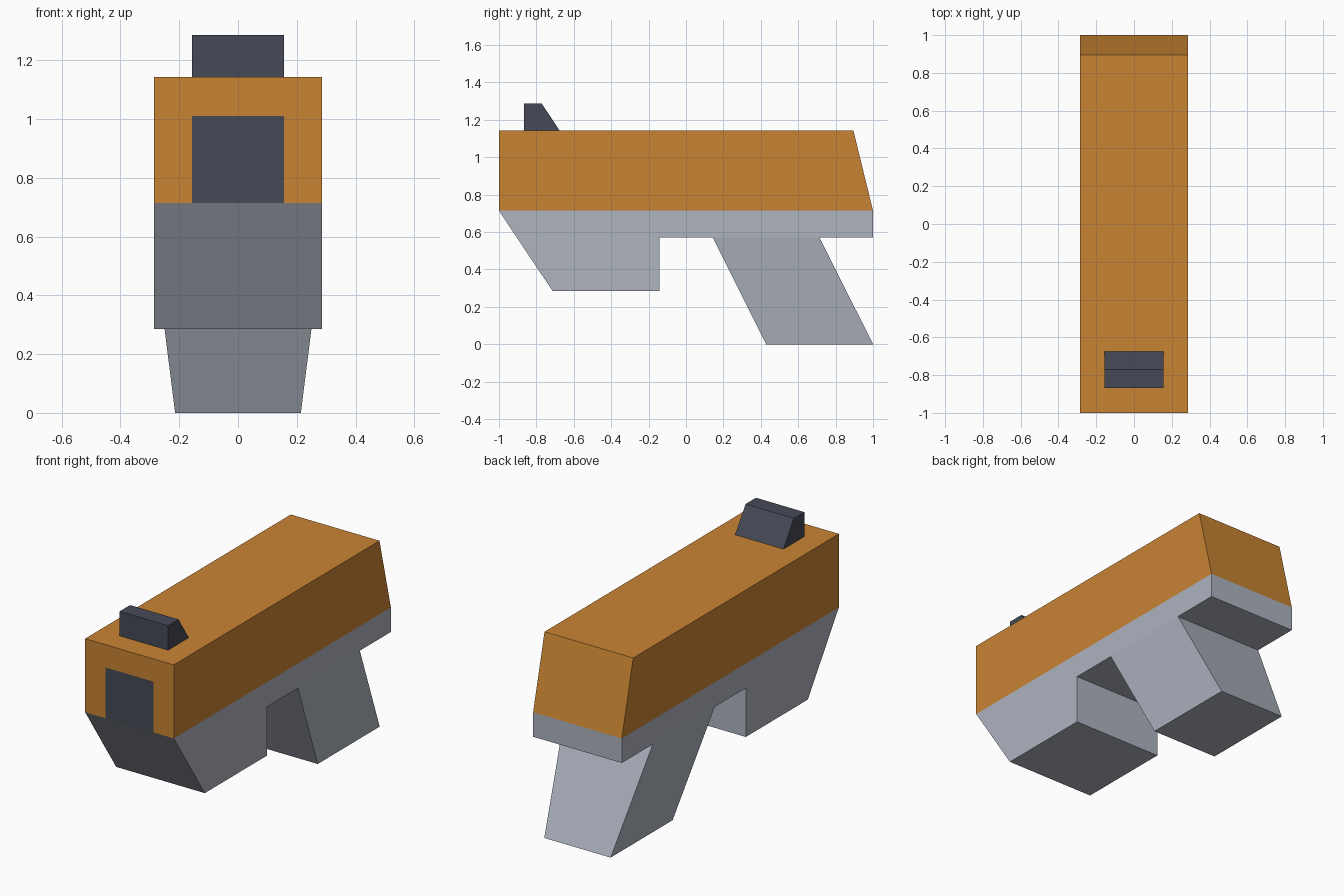
import bpy
import bmesh

if "Cube" in bpy.data.objects:
    bpy.data.objects.remove(bpy.data.objects["Cube"])


def material(name, rgb):
    """Flat colour from 0-255 sRGB."""
    def linear(c):
        c /= 255
        return c / 12.92 if c <= 0.04045 else ((c + 0.055) / 1.055) ** 2.4
    mat = bpy.data.materials.new(name)
    mat.diffuse_color = (*[linear(c) for c in rgb], 1)
    mat.use_nodes = True
    mat.node_tree.nodes["Principled BSDF"].inputs["Base Color"].default_value = mat.diffuse_color
    return mat


orange = material("orange", (201, 132, 52))
grey = material("light grey", (173, 179, 191))
dark = material("dark slate", (70, 74, 87))


def extrude_profile(name, profile, half_width, mats, edit=None):
    """Side profile of (y, z) points, spanned from -x to +x.
    half_width maps a height z to half the thickness there."""
    bm = bmesh.new()
    left, right = [[bm.verts.new((s * half_width(z), y, z)) for y, z in profile]
                   for s in (-1, 1)]
    bm.faces.new(left)
    bm.faces.new(right)
    n = len(profile)
    for i in range(n):
        j = (i + 1) % n
        bm.faces.new((left[i], left[j], right[j], right[i]))
    bmesh.ops.recalc_face_normals(bm, faces=bm.faces)
    if edit:
        edit(bm)
    mesh = bpy.data.meshes.new(name)
    bm.to_mesh(mesh)
    bm.free()
    for mat in mats:
        mesh.materials.append(mat)
    obj = bpy.data.objects.new(name, mesh)
    bpy.context.collection.objects.link(obj)
    return obj


BODY, SIGHT = 0.286, 0.156
BOTTOM, SPLIT, TOP = 0.571, 0.714, 1.143


def cut_muzzle(bm):
    """Cut a dark rectangle into the front face."""
    def front_faces():
        return [f for f in bm.faces if f.normal.y < -0.99]

    def cut(faces, co, no):
        geom = set(faces)
        for f in faces:
            geom.update(f.edges, f.verts)
        bmesh.ops.bisect_plane(bm, geom=list(geom), plane_co=co, plane_no=no)
        bm.normal_update()

    for x in (-SIGHT, SIGHT):
        cut(front_faces(), (x, 0, 0), (1, 0, 0))
    middle = [f for f in front_faces() if abs(f.calc_center_median().x) < 0.1]
    cut(middle, (0, 0, 1.01), (0, 0, 1))
    for f in front_faces():
        c = f.calc_center_median()
        f.material_index = int(abs(c.x) < 0.1 and c.z < 1.01)


# Upper body with the muzzle
extrude_profile("upper_body",
                [(-1, SPLIT), (1, SPLIT), (0.895, TOP), (-1, TOP)],
                lambda z: BODY, [orange, dark], cut_muzzle)

# Lower frame with the front block
extrude_profile("lower_frame",
                [(-1, SPLIT), (-0.714, 0.286), (-0.143, 0.286),
                 (-0.143, BOTTOM), (1, BOTTOM), (1, SPLIT)],
                lambda z: BODY, [grey])

# Slanted grip, narrowing downwards
extrude_profile("grip",
                [(0.143, BOTTOM), (0.429, 0), (1, 0), (0.714, BOTTOM)],
                lambda z: 0.214 + (BODY - 0.214) * z / BOTTOM, [grey])

# Sight on top
extrude_profile("sight",
                [(-0.867, TOP), (-0.676, TOP), (-0.771, 1.286), (-0.867, 1.286)],
                lambda z: SIGHT, [dark])
